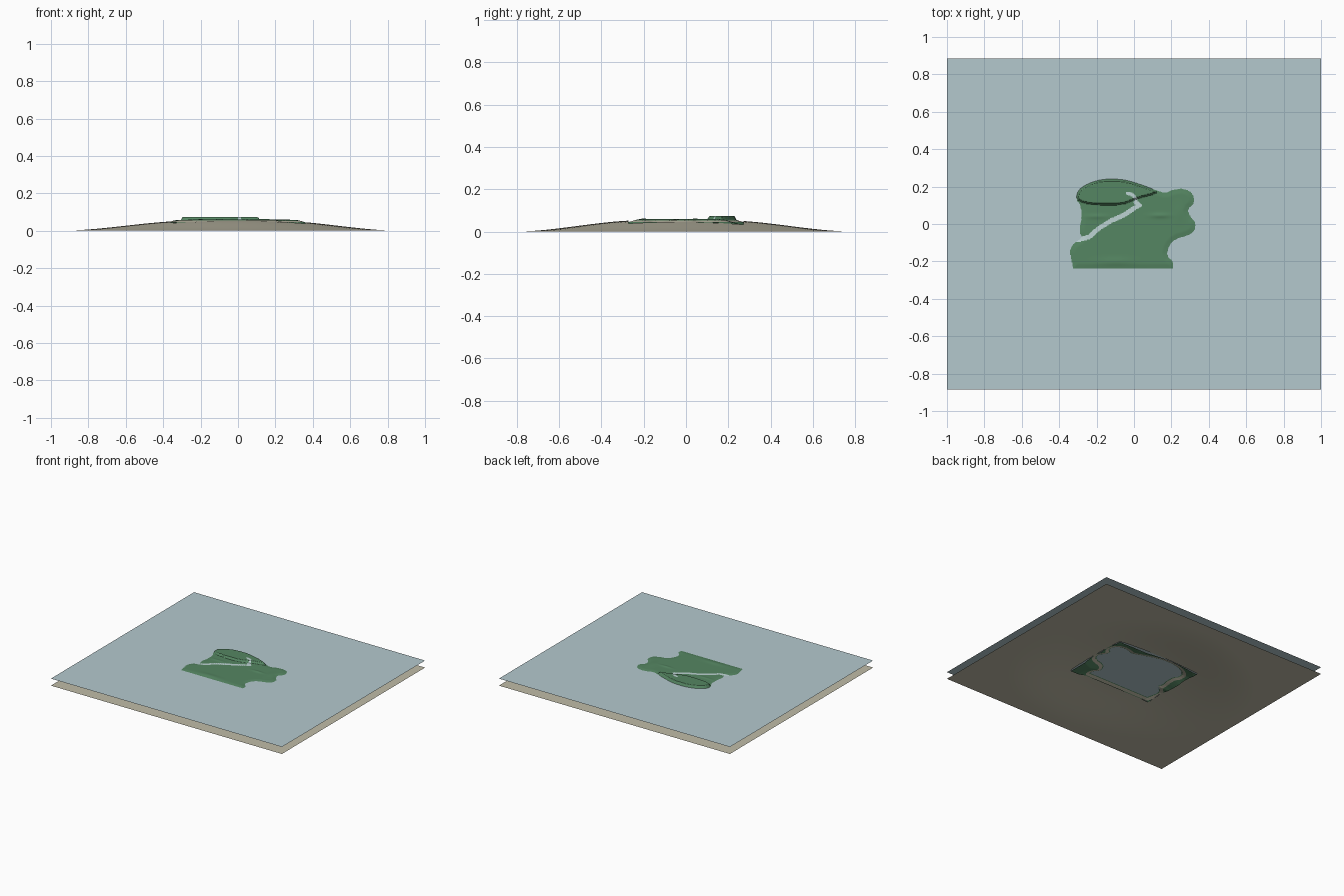
import bpy
import math
from mathutils import Vector

cube = bpy.data.objects.get("Cube")
if cube:
    bpy.data.objects.remove(cube)

WATER_Z = 0.055
TILE_X, TILE_Y = 0.36, 0.272


def material(name, rgb):
    lin = [((c / 255 + 0.055) / 1.055) ** 2.4 for c in rgb] + [1.0]
    m = bpy.data.materials.new(name)
    m.use_nodes = True
    m.diffuse_color = lin
    bsdf = m.node_tree.nodes["Principled BSDF"]
    bsdf.inputs["Base Color"].default_value = lin
    bsdf.inputs["Roughness"].default_value = 0.9
    return m


grass = material("grass green", (85, 134, 98))
sand = material("seabed sand", (192, 188, 168))
water = material("pale water", (180, 201, 206))
stream = material("stream blue", (190, 212, 212))


def steps(a, b, n):
    return [a + (b - a) * i / n for i in range(n + 1)]


def smooth(t):
    t = max(0.0, min(1.0, t))
    return t * t * (3 - 2 * t)


def sheet(name, xs, ys, height, mats, pick=None, keep=None):
    """Grid surface with a height rule, a material rule and a hole rule."""
    nx = len(xs)
    verts = [(x, y, height(x, y)) for y in ys for x in xs]
    faces, slots = [], []
    for j in range(len(ys) - 1):
        for i in range(nx - 1):
            cx, cy = (xs[i] + xs[i + 1]) / 2, (ys[j] + ys[j + 1]) / 2
            if keep and not keep(cx, cy):
                continue
            a = j * nx + i
            faces.append((a, a + 1, a + nx + 1, a + nx))
            slots.append(pick(cx, cy) if pick else 0)
    me = bpy.data.meshes.new(name)
    me.from_pydata(verts, [], faces)
    for m in mats:
        me.materials.append(m)
    me.polygons.foreach_set("material_index", slots)
    me.update()
    ob = bpy.data.objects.new(name, me)
    bpy.context.collection.objects.link(ob)
    bpy.ops.object.select_all(action='DESELECT')
    ob.select_set(True)
    bpy.context.view_layer.objects.active = ob
    bpy.ops.object.shade_smooth_by_angle(angle=math.radians(30))
    return ob


def rounded(pts):
    """One corner-cutting pass to soften an outline."""
    out = []
    for a, b in zip(pts, pts[1:] + pts[:1]):
        a, b = Vector(a), Vector(b)
        out += [a.lerp(b, 0.25), a.lerp(b, 0.75)]
    return out


def seg_dist(x, y, a, b):
    dx, dy = b[0] - a[0], b[1] - a[1]
    t = ((x - a[0]) * dx + (y - a[1]) * dy) / (dx * dx + dy * dy)
    t = max(0.0, min(1.0, t))
    return math.hypot(x - a[0] - t * dx, y - a[1] - t * dy)


def signed_dist(x, y, pts):
    """Distance to an outline, positive inside."""
    inside, best = False, 9.0
    for a, b in zip(pts, pts[1:] + pts[:1]):
        best = min(best, seg_dist(x, y, a, b))
        if (a[1] > y) != (b[1] > y) and x < (b[0] - a[0]) * (y - a[1]) / (b[1] - a[1]) + a[0]:
            inside = not inside
    return best if inside else -best


# Outlines of the plateau, the coast and the stream
north = [(-.31, .13), (-.3, .18), (-.25, .215), (-.17, .24), (-.07, .24), (.01, .22), (.12, .18)]
plateau = rounded(north + [(.12, .16), (.02, .135), (-.06, .1), (-.2, .1), (-.27, .11)])
east = [(.17, .165), (.21, .185), (.27, .19), (.315, .165), (.325, .11), (.285, .08),
        (.3, .04), (.33, .01), (.325, -.04), (.28, -.065), (.22, -.08), (.185, -.12),
        (.175, -.17), (.21, -.2)]
south = [(.21, -.24), (.205, -.24), (-.32, -.24), (-.325, -.24)]
west = [(-.335, -.19), (-.345, -.14), (-.32, -.1), (-.275, -.075), (-.295, -.04),
        (-.28, .03), (-.285, .1)]
coast = rounded(north + east + south + west)
path = [(-.3, -.085), (-.24, -.07), (-.19, -.025), (-.12, .02), (-.06, .045),
        (0, .085), (.03, .1), (.01, .115)]
spring = [(.012, .13), (-.005, .155), (-.035, .165)]


def bump(x, y, cx, cy, rx, ry, h):
    return h * math.exp(-((x - cx) / rx) ** 2 - ((y - cy) / ry) ** 2)


shore = {}


def land_height(x, y):
    d = signed_dist(x, y, coast)
    shore[(round(x, 4), round(y, 4))] = d
    if d < 0:
        return max(0.03, WATER_Z - 0.0004 + d * 0.3)
    z = WATER_Z + 0.0005 + 0.003 * smooth(d / 0.03)
    z += bump(x, y, .14, .045, .05, .012, .004) + bump(x, y, .24, .06, .03, .05, .002)
    z += bump(x, y, -.2, .04, .06, .012, .003) + bump(x, y, -.1, -.2, .09, .02, .003)
    top = smooth(signed_dist(x, y, plateau) / 0.012)
    return z + (0.074 - z) * top


def near(x, y, line, r):
    return any(seg_dist(x, y, a, b) < r for a, b in zip(line, line[1:]))


def land_colour(x, y):
    if near(x, y, path, .0125) or near(x, y, spring, .009):
        return 2
    d = signed_dist(x, y, coast)
    return 1 if -0.03 < d < -0.006 else 0


sheet("island", steps(-TILE_X, TILE_X, 180), steps(-TILE_Y, TILE_Y, 136),
      land_height, [grass, sand, stream], land_colour)


# Seabed: a low mound with an opening for the island
def bed_height(x, y):
    ang = math.atan2(y, x)
    r = math.hypot((x + .02) / .87, (y + .02) / .77) * (1 + .03 * math.sin(3 * ang + 1))
    return 0.0535 * (1 - smooth((r - 0.25) / 0.8))


bed_x = steps(-1, -TILE_X, 20) + steps(-TILE_X, TILE_X, 22)[1:] + steps(TILE_X, 1, 20)[1:]
bed_y = steps(-.885, -TILE_Y, 20) + steps(-TILE_Y, TILE_Y, 18)[1:] + steps(TILE_Y, .885, 20)[1:]
sheet("seabed", bed_x, bed_y, bed_height, [sand],
      keep=lambda x, y: abs(x) > TILE_X or abs(y) > TILE_Y)

# Water surface
sheet("water_surface", [-1, 1], [-.885, .885], lambda x, y: WATER_Z, [water])
